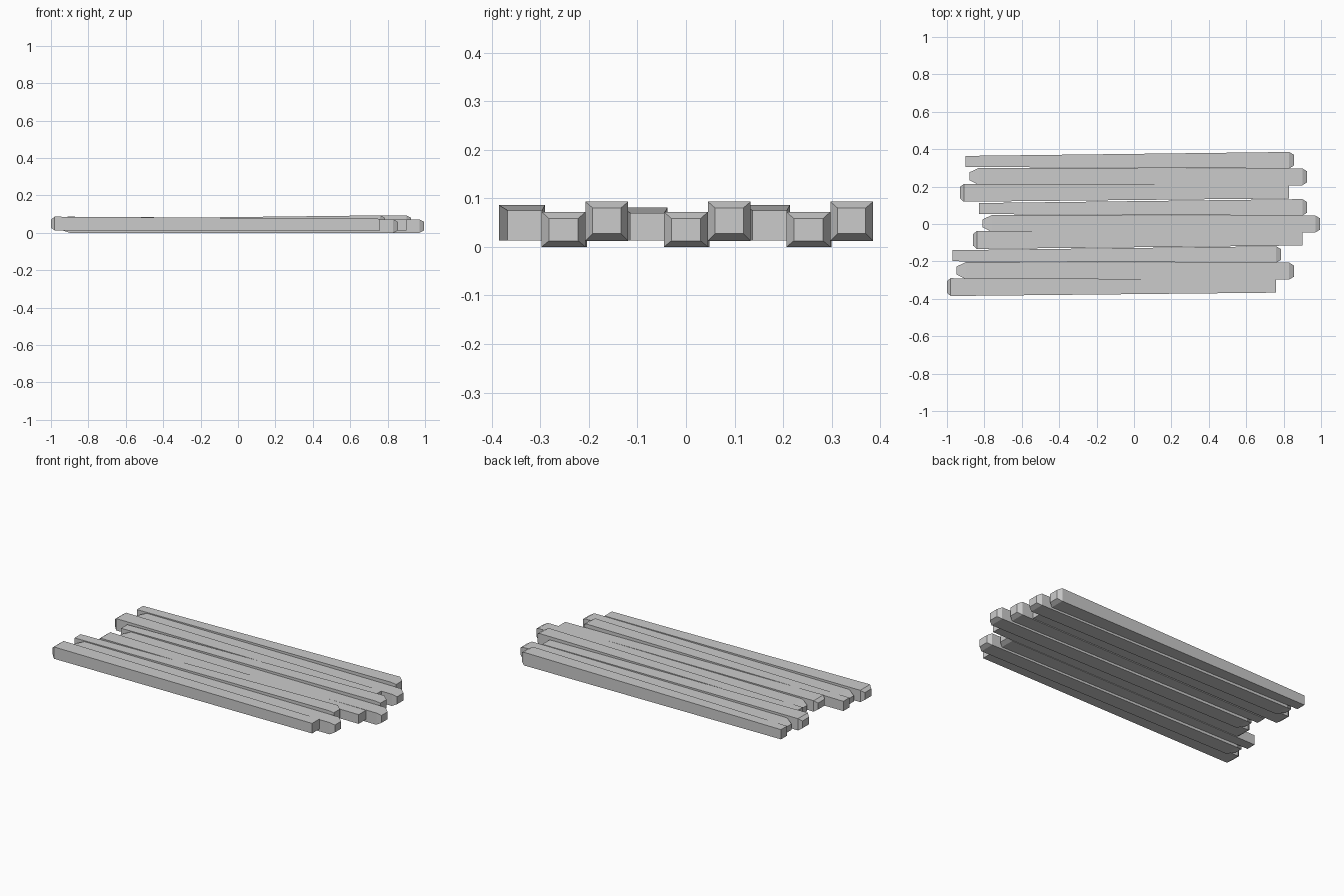
import bpy, bmesh

if "Cube" in bpy.data.objects:
    bpy.data.objects.remove(bpy.data.objects["Cube"])


def beam(name, rings, dx, dy, drop=0.0):
    """Loft a square-section plank through (x, y0, y1, z0, z1) rings."""
    bm = bmesh.new()
    loops = []
    for x, y0, y1, z0, z1 in rings:
        corners = [(y0, z0), (y1, z0), (y1, z1 - drop), (y0, z1 - drop)]
        loops.append([bm.verts.new((x + dx, y + dy, z)) for y, z in corners])
    for a, b in zip(loops, loops[1:]):
        for i in range(4):
            j = (i + 1) % 4
            bm.faces.new((a[i], a[j], b[j], b[i]))
    bm.faces.new(loops[0])
    bm.faces.new(loops[-1][::-1])
    bmesh.ops.recalc_face_normals(bm, faces=bm.faces)
    mesh = bpy.data.meshes.new(name)
    bm.to_mesh(mesh)
    bm.free()
    obj = bpy.data.objects.new(name, mesh)
    bpy.context.collection.objects.link(obj)


# Plank tapering to the right, bevelled on its left end
taper_right = [(-1.0, -0.368, -0.305, 0.027, 0.071),
               (-0.98, -0.385, -0.290, 0.0135, 0.086),
               (0.76, -0.367, -0.296, 0.0135, 0.075)]
# Low middle plank, bevelled on both ends
low = [(-0.95, -0.270, -0.228, 0.017, 0.053),
       (-0.90, -0.295, -0.204, 0.0, 0.071),
       (0.83, -0.297, -0.207, 0.0, 0.072),
       (0.855, -0.282, -0.222, 0.0125, 0.058)]
# Plank tapering to the left, bevelled on its right end
taper_left = [(-0.97, -0.199, -0.140, 0.0135, 0.073),
              (0.76, -0.207, -0.119, 0.0125, 0.093),
              (0.785, -0.192, -0.134, 0.027, 0.080)]

# Three staggered groups of three planks
for n, (dx, dy, drop) in enumerate([(0, 0, 0), (0.14, 0.252, 0.005), (0.07, 0.504, 0)], 1):
    beam(f"plank_taper_right_{n}", taper_right, dx, dy, drop)
    beam(f"plank_low_{n}", low, dx, dy)
    beam(f"plank_taper_left_{n}", taper_left, dx, dy)
